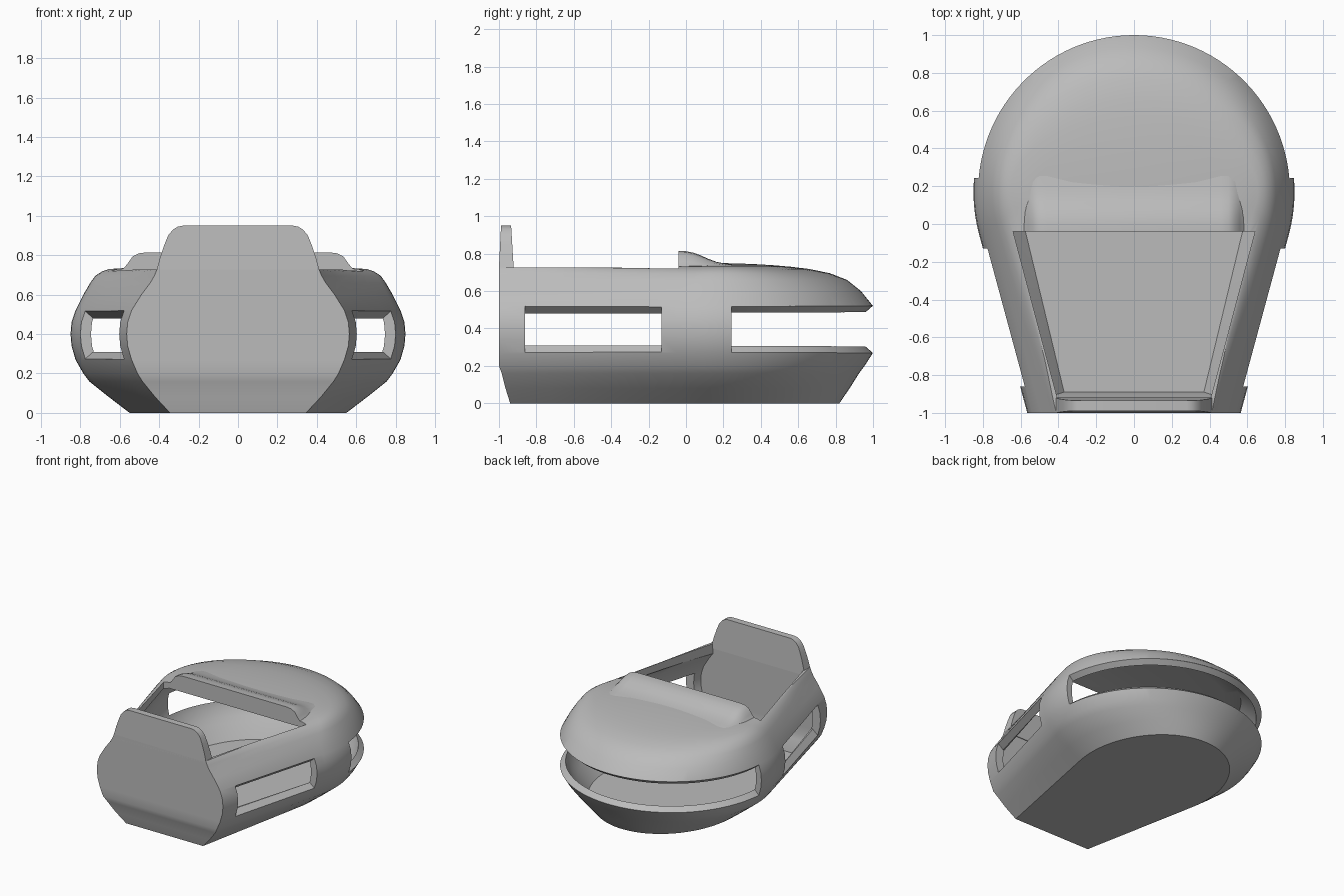
import bpy, bmesh, math
from math import sin, cos, radians

cube = bpy.data.objects.get("Cube")
if cube:
    bpy.data.objects.remove(cube)

grey = bpy.data.materials.new("plain grey")
grey.use_nodes = True
grey.diffuse_color = (0.5, 0.5, 0.5, 1)
grey.node_tree.nodes["Principled BSDF"].inputs["Base Color"].default_value = (0.5, 0.5, 0.5, 1)

CY = 0.17  # centre of the round rear end


def loft(name, rings):
    """Closed solid skinned over a list of equal point rings."""
    bm = bmesh.new()
    loops = [[bm.verts.new(p) for p in ring] for ring in rings]
    n = len(rings[0])
    for a, b in zip(loops, loops[1:]):
        for i in range(n):
            j = (i + 1) % n
            bm.faces.new((a[i], a[j], b[j], b[i]))
    bm.faces.new(loops[0])
    bm.faces.new(loops[-1])
    bmesh.ops.recalc_face_normals(bm, faces=bm.faces)
    mesh = bpy.data.meshes.new(name)
    bm.to_mesh(mesh)
    bm.free()
    ob = bpy.data.objects.new(name, mesh)
    bpy.context.collection.objects.link(ob)
    mesh.materials.append(grey)
    return ob


def outline(z, front_w, side_w, rear, front=-1.0, inset=0.0, thick=0.0):
    """Plan shape: round rear, tapering straight sides, flat front."""
    xf, rx, ry, yf = front_w - inset, side_w - inset, rear - CY - inset, front + thick
    arc = [radians(-15 + 210 * i / 64) for i in range(65)]
    pts = [(rx * cos(a), CY + ry * sin(a), z) for a in arc]
    x0, y0 = pts[0][:2]
    side = [(xf + (x0 - xf) * t, yf + (y0 - yf) * t, z) for t in (0, .25, .5, .75)]
    return side + pts + [(-x, y, z) for x, y, z in reversed(side)]


def smooth(ob, angle=32):
    bpy.ops.object.select_all(action='DESELECT')
    ob.select_set(True)
    bpy.context.view_layer.objects.active = ob
    bpy.ops.object.shade_smooth_by_angle(angle=radians(angle))


def cut(ob, cutter):
    mod = ob.modifiers.new("cut", 'BOOLEAN')
    mod.operation, mod.solver, mod.object = 'DIFFERENCE', 'EXACT', cutter
    bpy.ops.object.select_all(action='DESELECT')
    ob.select_set(True)
    bpy.context.view_layer.objects.active = ob
    bpy.ops.object.modifier_apply(modifier=mod.name)
    bpy.data.objects.remove(cutter)


# Hull levels: height, front half width, side half width, rear y, front y
levels = [
    (0, .345, .55, .82, -.94), (.08, .42, .655, .875, -.965),
    (.16, .485, .755, .925, -.985), (.2, .51, .785, .955, -1),
    (.27, .54, .825, 1.0, -1), (.34, .56, .845, 1.02, -1), (.4, .565, .85, 1.025, -1),
    (.46, .56, .845, 1.02, -1), (.52, .54, .825, 1.0, -1), (.6, .49, .785, .935, -1),
    (.66, .445, .75, .86, -1), (.695, .425, .725, .77, -1), (.718, .415, .69, .66, -1),
    (.73, .41, .655, .56, -1)]
rings = [outline(*lv) for lv in levels]
# Gently domed lid above the last level
for s, z in ((.8, .738), (.55, .745), (.25, .749), (.08, .75)):
    rings.append([(x * s, .1 + (y - .1) * s, z) for x, y, _ in rings[len(levels) - 1]])
shell = loft("hollow_shell", rings)

# Hollow inside
inner = [(.05,) + tuple(levels[1][1:])] + levels[2:-3] + [(.685, .42, .68, .72, -1)]
cut(shell, loft("cavity", [outline(*lv, inset=.05, thick=.075) for lv in inner]))


def quad(y0, y1, w0, w1, z):
    return [(-w0, y0, z), (w0, y0, z), (w1, y1, z), (-w1, y1, z)]


# Flat rim and open top in front of the lid
cut(shell, loft("rim_trim", [quad(-1.2, -.04, 1.2, 1.2, z) for z in (.727, 1)]))
cut(shell, loft("top_opening", [quad(-.925, -.04, .405, .64, z) for z in (.6, 1)]))


def slot_section(deep, wall, face, out):
    """Slot section, flared towards the outside."""
    low = [(deep, .31), (wall, .31), (face, .27), (out, .27)]
    return low + [(d, .79 - z) for d, z in reversed(low)]


# Wrap-round rear slot
section = slot_section(.5, .782, .828, 1.1)
sweep = [radians(5 + 170 * i / 64) for i in range(65)]
cut(shell, loft("rear_slot", [[(r * cos(a), CY + r * sin(a), z) for r, z in section]
                              for a in sweep]))

# Side windows
section = slot_section(-.16, -.07, -.024, .2)
for side in (-1, 1):
    ends = [[(side * (.565 + .275 * (y + 1) + d), y, z) for d, z in section]
            for y in (-.86, -.13)]
    cut(shell, loft("side_window", ends))
smooth(shell)

# Raised lip along the front edge of the lid
lip_rings = []
for y, h in ((-.04, .815), (0, .813), (.04, .805), (.08, .79), (.12, .772),
             (.16, .757), (.21, .747), (.28, .735)):
    k = h - .70
    half = [(.62, 0), (.585, .25), (.56, .5), (.535, .82), (.5, .96), (.46, 1)]
    prof = [(x, y, .70 + k * t) for x, t in half]
    lip_rings.append(prof + [(-x, y, z) for x, y, z in reversed(prof)])
smooth(loft("lid_lip", lip_rings), 40)

# Upright front panel, thinner towards its top
half = [(.425, .69), (.412, .727), (.395, .79), (.375, .85), (.355, .9),
        (.33, .93), (.305, .945), (.28, .95)]
panel = half + [(-x, z) for x, z in reversed(half)]
front = [(x, -1 + max(0, z - .727) * .05, z) for x, z in panel]
back = [(x, -.92 - (z - .7) * .06, z) for x, z in panel]
smooth(loft("front_panel", [front, back]))
